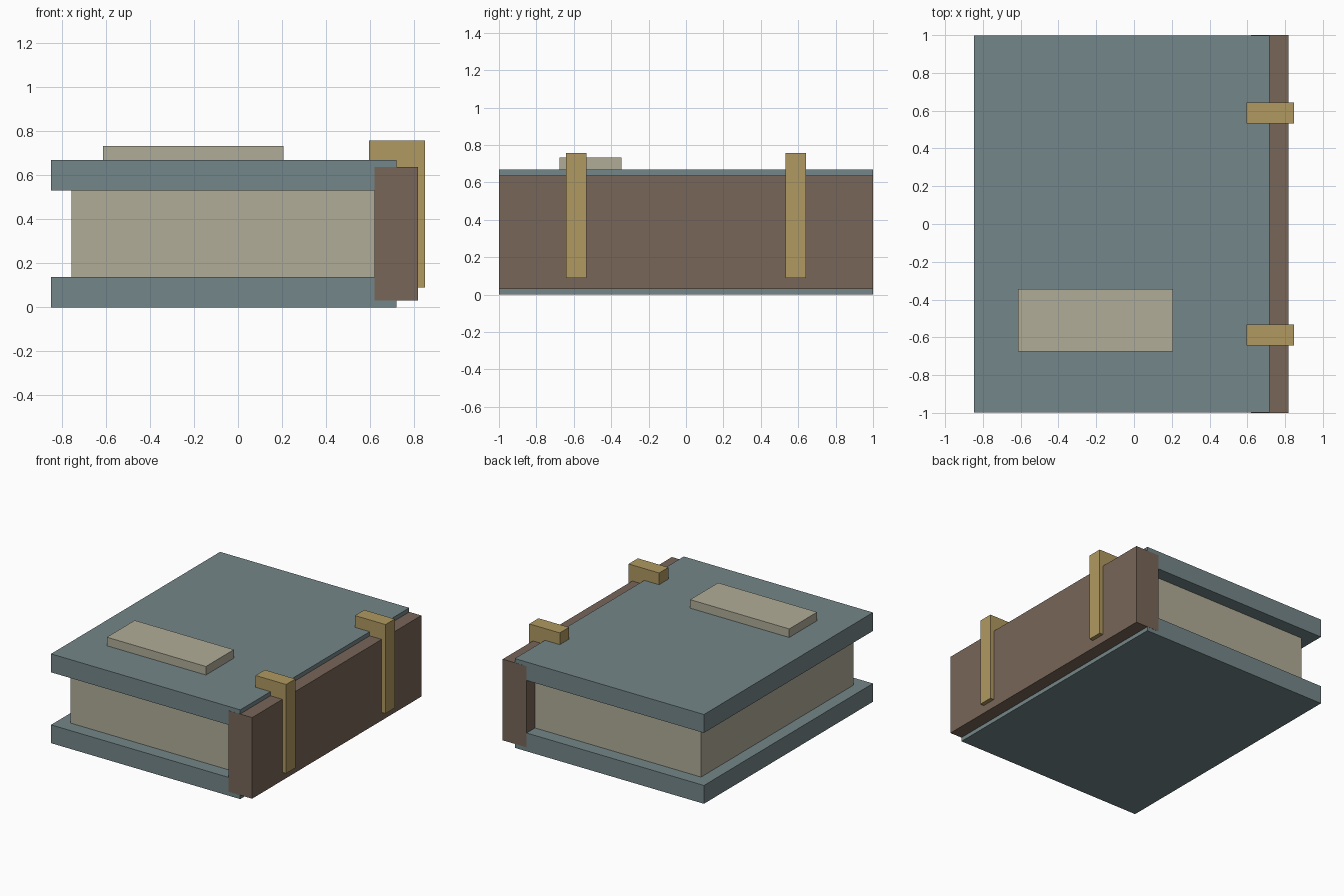
import bpy
import bmesh
from mathutils import Matrix, Vector

default_cube = bpy.data.objects.get("Cube")
if default_cube:
    bpy.data.objects.remove(default_cube, do_unlink=True)


def linear(channel):
    value = channel / 255
    return value / 12.92 if value <= 0.04045 else ((value + 0.055) / 1.055) ** 2.4


def make_material(name, red, green, blue):
    colour = (linear(red), linear(green), linear(blue), 1)
    material = bpy.data.materials.new(name)
    material.use_nodes = True
    material.diffuse_color = colour
    shader = material.node_tree.nodes["Principled BSDF"]
    shader.inputs["Base Color"].default_value = colour
    shader.inputs["Roughness"].default_value = 0.8
    return material


def finish(name, mesh_data, material):
    mesh = bpy.data.meshes.new(name)
    bmesh.ops.recalc_face_normals(mesh_data, faces=mesh_data.faces)
    mesh_data.to_mesh(mesh)
    mesh_data.free()
    mesh.materials.append(material)
    part = bpy.data.objects.new(name, mesh)
    bpy.context.scene.collection.objects.link(part)
    return part


def box(name, x_range, y_range, z_range, material):
    """Block filling the given range on each axis."""
    ranges = (x_range, y_range, z_range)
    centre = Vector([(low + high) / 2 for low, high in ranges])
    size = Vector([high - low for low, high in ranges])
    mesh_data = bmesh.new()
    bmesh.ops.create_cube(mesh_data, size=1)
    bmesh.ops.transform(mesh_data, verts=mesh_data.verts,
                        matrix=Matrix.Translation(centre) @ Matrix.Diagonal(size.to_4d()))
    return finish(name, mesh_data, material)


def extruded_profile(name, profile, y_low, y_high, material):
    """Closed x-z outline extruded along y."""
    mesh_data = bmesh.new()
    face = mesh_data.faces.new([mesh_data.verts.new((x, y_low, z)) for x, z in profile])
    result = bmesh.ops.extrude_face_region(mesh_data, geom=[face], use_keep_orig=True)
    new_verts = [item for item in result["geom"] if isinstance(item, bmesh.types.BMVert)]
    bmesh.ops.translate(mesh_data, verts=new_verts, vec=(0, y_high - y_low, 0))
    return finish(name, mesh_data, material)


cover_blue = make_material("slate blue cover", 116, 134, 137)
leather = make_material("brown leather", 120, 102, 88)
paper = make_material("cream paper", 176, 172, 152)
brass = make_material("aged brass", 176, 153, 97)

# Covers sit a hair inside the spine ends
for name, z_range in (("bottom_cover", (0, 0.137)), ("top_cover", (0.53, 0.668))):
    box(name, (-0.848, 0.718), (-0.999, 0.999), z_range, cover_blue)

# Page block and spine
box("page_block", (-0.755, 0.64), (-0.9, 0.9), (0.13, 0.54), paper)
box("spine", (0.62, 0.817), (-1, 1), (0.03, 0.637), leather)

# Raised title plate on the top cover
box("title_plate", (-0.613, 0.207), (-0.675, -0.345), (0.66, 0.732), paper)

# Hooked clasps over the spine
hook = [(0.595, 0.63), (0.595, 0.756), (0.848, 0.756),
        (0.848, 0.09), (0.79, 0.09), (0.79, 0.63)]
for name, y in (("front_clasp", -0.587), ("back_clasp", 0.587)):
    extruded_profile(name, hook, y - 0.055, y + 0.055, brass)
